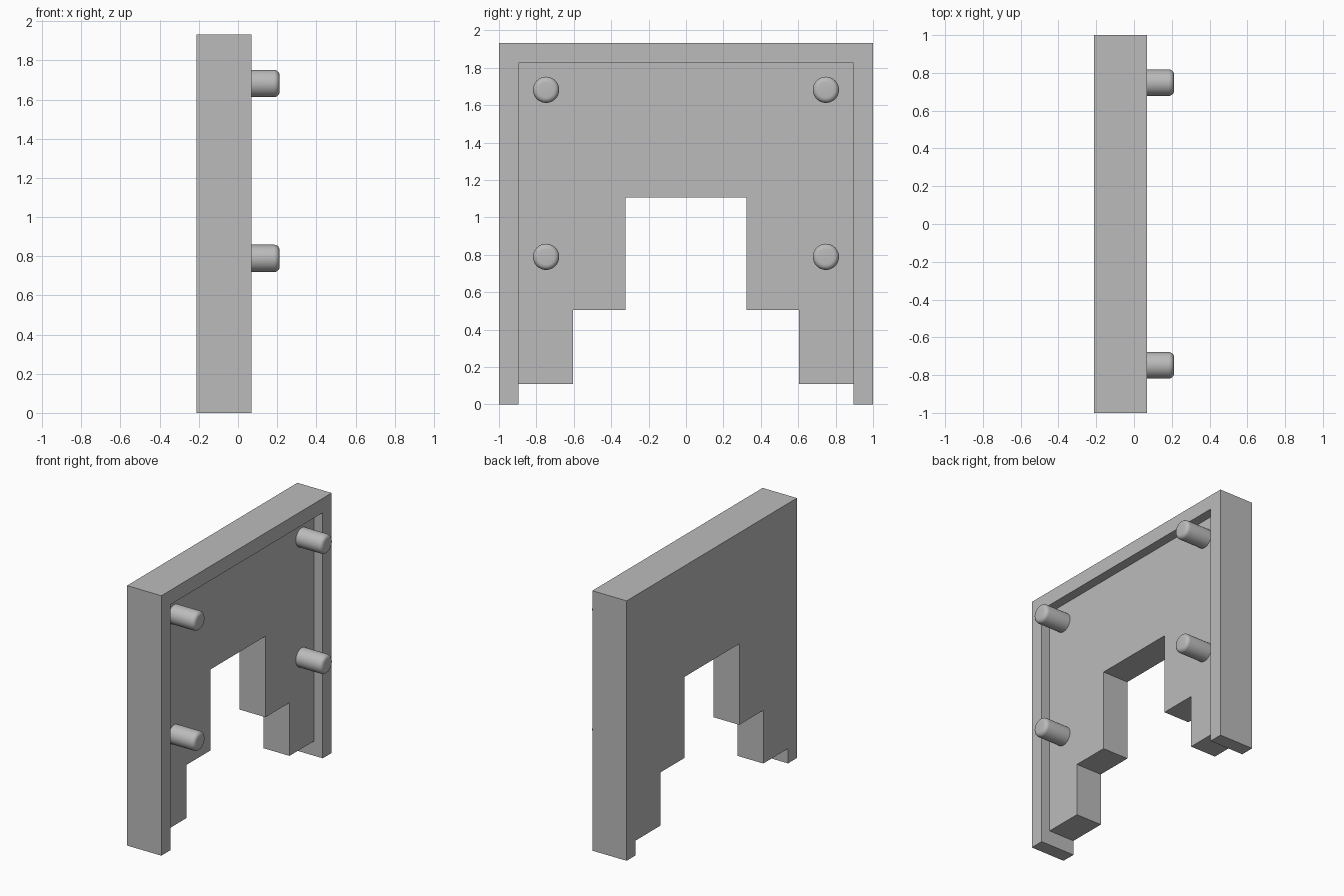
import bpy, bmesh, math
from mathutils import Matrix

cube = bpy.data.objects.get("Cube")
if cube:
    bpy.data.objects.remove(cube, do_unlink=True)

BACK, PANEL, RIM, TIP = -0.212, 0.0, 0.07, 0.212

grey = bpy.data.materials.new("plain grey")
grey.use_nodes = True
grey.diffuse_color = (0.5, 0.5, 0.5, 1)
grey.node_tree.nodes["Principled BSDF"].inputs["Base Color"].default_value = (0.5, 0.5, 0.5, 1)


def add_object(name, bm):
    bmesh.ops.recalc_face_normals(bm, faces=bm.faces)
    mesh = bpy.data.meshes.new(name)
    bm.to_mesh(mesh)
    bm.free()
    mesh.materials.append(grey)
    obj = bpy.data.objects.new(name, mesh)
    bpy.context.collection.objects.link(obj)
    return obj


# Stepped wall: half outline in (y, z), mirrored and extruded along x
half = [(0.323, 1.107), (0.323, 0.505), (0.605, 0.505), (0.605, 0.11),
        (0.895, 0.11), (0.895, 0), (1, 0), (1, 1.932)]
outline = half + [(-y, z) for y, z in reversed(half)]
bm = bmesh.new()
face = bm.faces.new([bm.verts.new((BACK, y, z)) for y, z in outline])
side = bmesh.ops.extrude_face_region(bm, geom=[face])
bmesh.ops.translate(bm, vec=(RIM - BACK, 0, 0),
                    verts=[v for v in side["geom"] if isinstance(v, bmesh.types.BMVert)])
wall = add_object("arched_wall", bm)

# Shallow recess that leaves a raised rim on the top and sides
bm = bmesh.new()
bmesh.ops.create_cube(bm, size=1, matrix=Matrix.Translation((PANEL + 0.5, 0, 0.825))
                      @ Matrix.Diagonal((1, 1.79, 2, 1)))
cutter = add_object("recess_cutter", bm)
cutter.hide_render = True
cut = wall.modifiers.new("recess", 'BOOLEAN')
cut.operation = 'DIFFERENCE'
cut.solver = 'EXACT'
cut.object = cutter
bpy.context.view_layer.objects.active = wall
wall.select_set(True)
bpy.ops.object.modifier_apply(modifier=cut.name)
bpy.data.objects.remove(cutter, do_unlink=True)


# Round pegs with softened tips
def add_peg(name, y, z):
    bm = bmesh.new()
    length = TIP - PANEL
    place = Matrix.Translation((PANEL + length / 2, y, z)) @ Matrix.Rotation(math.pi / 2, 4, 'Y')
    bmesh.ops.create_cone(bm, cap_ends=True, segments=40, radius1=0.07, radius2=0.07,
                          depth=length, matrix=place)
    tip = [e for e in bm.edges if all(v.co.x > TIP - 0.001 for v in e.verts)]
    bmesh.ops.bevel(bm, geom=tip, offset=0.028, segments=5, profile=0.5, affect='EDGES')
    peg = add_object(name, bm)
    bpy.ops.object.select_all(action='DESELECT')
    bpy.context.view_layer.objects.active = peg
    peg.select_set(True)
    bpy.ops.object.shade_smooth_by_angle(angle=math.radians(35))


for level, z in (("upper", 1.682), ("lower", 0.789)):
    for end, y in (("front", -0.748), ("back", 0.748)):
        add_peg(f"{level}_{end}_peg", y, z)
